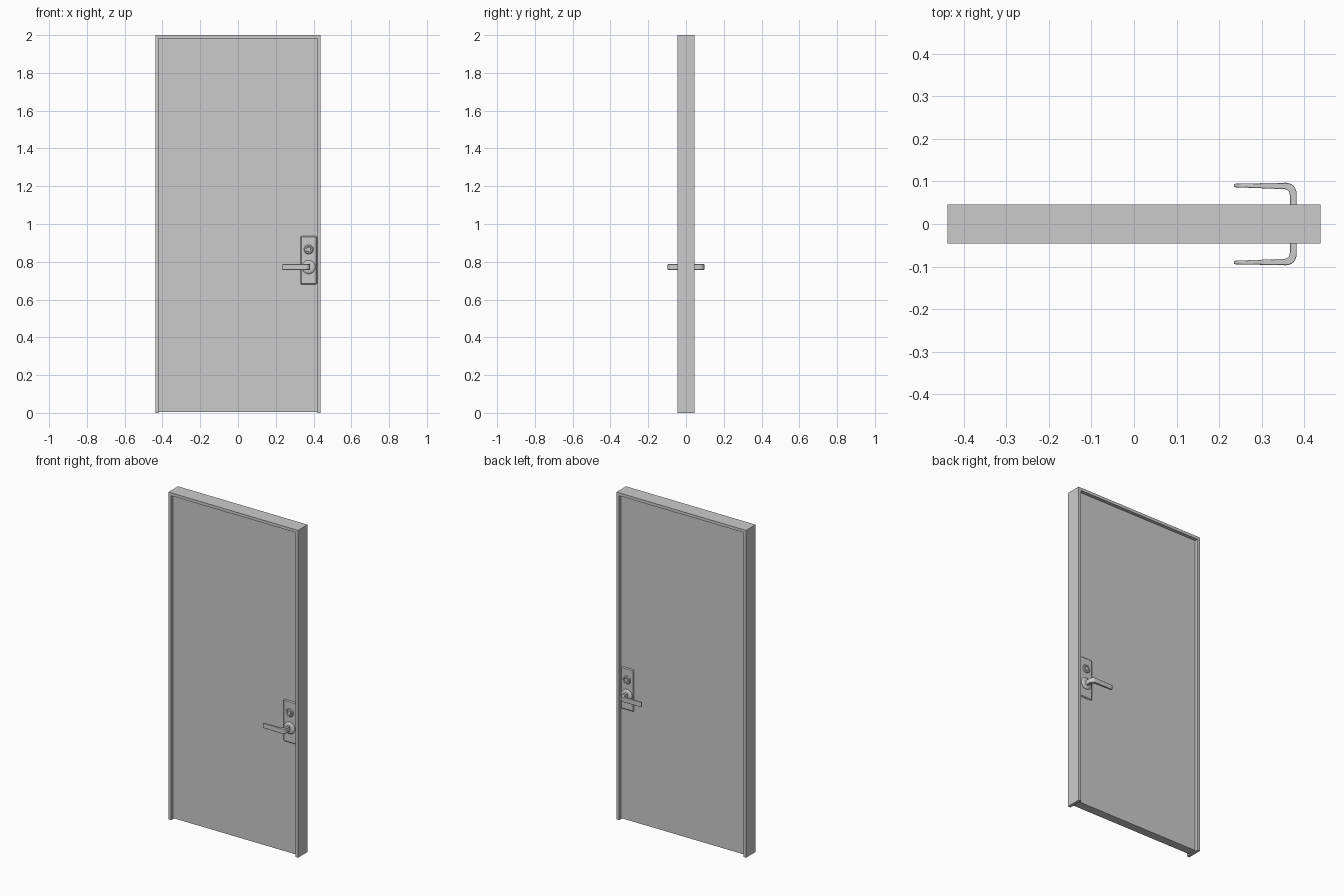
import bpy, bmesh
from math import sin, cos, pi, radians

if "Cube" in bpy.data.objects:
    bpy.data.objects.remove(bpy.data.objects["Cube"])


def extrude_profile(name, pts, axis, start, end, bevel=0.0, mirror=False, smooth=False, segments=2):
    """Extrude a closed 2D outline along y (points are x,z) or z (points are x,y)."""
    bm = bmesh.new()
    put = (lambda a, b, t: (a, t, b)) if axis == 'y' else (lambda a, b, t: (a, b, t))
    face = bm.faces.new([bm.verts.new(put(a, b, start)) for a, b in pts])
    ext = bmesh.ops.extrude_face_region(bm, geom=[face])
    for v in ext['geom']:
        if isinstance(v, bmesh.types.BMVert):
            if axis == 'y':
                v.co.y = end
            else:
                v.co.z = end
    bmesh.ops.recalc_face_normals(bm, faces=bm.faces)
    return finish(name, bm, bevel, mirror, smooth, segments)


def turned(name, x, z, profile, n=32):
    """Revolve (radius, y) points about a y-parallel axis through x, z."""
    bm = bmesh.new()
    rings = [[bm.verts.new((x + r * cos(2 * pi * i / n), y, z + r * sin(2 * pi * i / n)))
              for i in range(n)] for r, y in profile]
    for a, b in zip(rings, rings[1:]):
        for i in range(n):
            j = (i + 1) % n
            bm.faces.new((a[i], a[j], b[j], b[i]))
    bm.faces.new(rings[0])
    bm.faces.new(rings[-1])
    bmesh.ops.recalc_face_normals(bm, faces=bm.faces)
    return finish(name, bm, 0, True, True)


def finish(name, bm, bevel, mirror, smooth, segments=2):
    mesh = bpy.data.meshes.new(name)
    bm.to_mesh(mesh)
    bm.free()
    ob = bpy.data.objects.new(name, mesh)
    bpy.context.collection.objects.link(ob)
    if smooth:
        bpy.ops.object.select_all(action='DESELECT')
        ob.select_set(True)
        bpy.context.view_layer.objects.active = ob
        bpy.ops.object.shade_smooth_by_angle(angle=radians(35))
    if bevel:
        m = ob.modifiers.new("Bevel", 'BEVEL')
        m.width, m.segments = bevel, segments
        m.limit_method, m.angle_limit = 'ANGLE', radians(40)
    if mirror:  # hardware is repeated on the back of the door
        ob.modifiers.new("Mirror", 'MIRROR').use_axis = (False, True, False)
    return ob


def arc(cx, cy, r, a0, a1, n=8):
    return [(cx + r * cos(radians(a0 + (a1 - a0) * i / n)),
             cy + r * sin(radians(a0 + (a1 - a0) * i / n))) for i in range(n + 1)]


def rect(x0, x1, z0, z1):
    return [(x0, z0), (x1, z0), (x1, z1), (x0, z1)]


# frame: two jambs and a head
W, I, H, D = 0.438, 0.42, 2.0, 0.046
extrude_profile("door_frame", [(-W, 0), (-I, 0), (-I, H - 0.018), (I, H - 0.018),
                               (I, 0), (W, 0), (W, H), (-W, H)], 'y', -D, D)

# recessed door leaf
P = 0.026
extrude_profile("door_panel", rect(-I, I, 0.005, H - 0.018), 'y', -P, P)

# escutcheon plate with chamfered rim
extrude_profile("lock_plate", rect(0.33, 0.418, 0.68, 0.936), 'y', -P - 0.009, -P + 0.002,
                bevel=0.005, mirror=True, segments=1)

# lock cylinder and lever rose
S = -P - 0.007
turned("lock_cylinder", 0.374, 0.865, [(0.025, S), (0.025, S - 0.004), (0.021, S - 0.008),
                                       (0.015, S - 0.008), (0.014, S - 0.005),
                                       (0.012, S - 0.005), (0.011, S - 0.009)])
turned("lever_rose", 0.374, 0.772, [(0.036, S), (0.036, S - 0.004), (0.031, S - 0.009),
                                    (0.022, S - 0.011)])

# lever handle: bent, tapering bar seen from above
outline = [(0.382, -0.03)] + arc(0.357, -0.072, 0.025, 0, -90) + [(0.235, -0.0945), (0.235, -0.0865)]
outline += arc(0.352, -0.068, 0.014, -90, 0) + [(0.366, -0.03)]
extrude_profile("lever_handle", outline, 'z', 0.757, 0.787, bevel=0.002, mirror=True, smooth=True)
